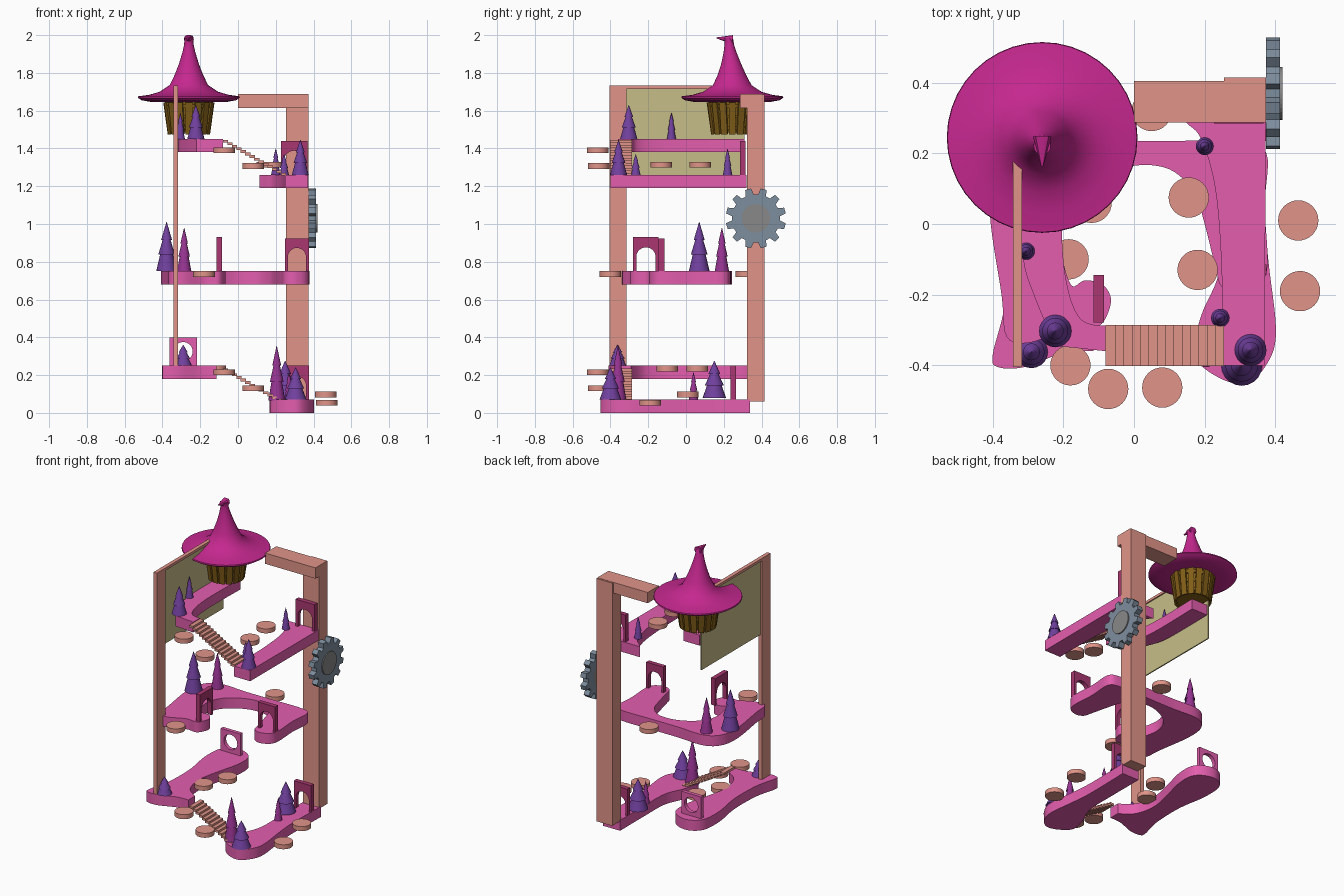
import bpy, bmesh, math
from mathutils import Vector, Matrix

if "Cube" in bpy.data.objects:
    bpy.data.objects.remove(bpy.data.objects["Cube"])


def mat(name, r, g, b):
    m = bpy.data.materials.new(name)
    m.diffuse_color = (*[(c / 255) ** 2.2 for c in (r, g, b)], 1)
    m.use_nodes = True
    m.node_tree.nodes["Principled BSDF"].inputs["Base Color"].default_value = m.diffuse_color
    return m


PINK = mat("pink", 226, 94, 172)
SALMON = mat("salmon", 224, 147, 135)
ROSE = mat("rose", 168, 58, 112)
PURPLE = mat("purple", 112, 66, 156)
PLUM = mat("plum", 150, 55, 145)
HAT = mat("magenta", 196, 44, 142)
WOOD = mat("wood", 130, 95, 30)
KHAKI = mat("khaki", 198, 188, 135)
STEEL = mat("steel", 125, 140, 156)
GREY = mat("grey", 135, 135, 135)


def finish(name, bm, m, smooth=False):
    bmesh.ops.recalc_face_normals(bm, faces=bm.faces)
    me = bpy.data.meshes.new(name)
    bm.to_mesh(me)
    bm.free()
    ob = bpy.data.objects.new(name, me)
    bpy.context.collection.objects.link(ob)
    me.materials.append(m)
    if smooth:
        bpy.context.view_layer.objects.active = ob
        ob.select_set(True)
        bpy.ops.object.shade_smooth_by_angle(angle=math.radians(35))
        ob.select_set(False)
    return ob


def box(name, x, y, z, m):
    bm = bmesh.new()
    bmesh.ops.create_cube(bm, size=1)
    for v in bm.verts:
        v.co = [(a[0] + a[1]) / 2 + c * (a[1] - a[0]) for a, c in zip((x, y, z), v.co)]
    return finish(name, bm, m)


def prism(name, loops, depth, m, smooth=False):
    bm = bmesh.new()
    cache = {}

    def vert(p):
        key = tuple(round(c, 5) for c in p)
        if key not in cache:
            cache[key] = bm.verts.new(p)
        return cache[key]
    faces = [bm.faces.new([vert(p) for p in lp]) for lp in loops]
    ext = bmesh.ops.extrude_face_region(bm, geom=faces, use_keep_orig=True)
    bmesh.ops.translate(bm, vec=depth, verts=[g for g in ext["geom"] if isinstance(g, bmesh.types.BMVert)])
    return finish(name, bm, m, smooth)


def lathe(name, x, y, rings, m, n=24, smooth=True):
    """rings: (y offset, z, radius), capped at both ends"""
    bm = bmesh.new()
    loops = [[bm.verts.new((x + r * math.cos(2 * math.pi * i / n), y + dy + r * math.sin(2 * math.pi * i / n), z))
              for i in range(n)] for dy, z, r in rings]
    for a, b in zip(loops, loops[1:]):
        for i in range(n):
            bm.faces.new((a[i], a[(i + 1) % n], b[(i + 1) % n], b[i]))
    bm.faces.new(loops[0])
    bm.faces.new(loops[-1])
    return finish(name, bm, m, smooth)


def platform(name, pts, z, sharp=()):
    """closed spline outline, extruded; sharp points get no tangent"""
    n, steps, out = len(pts), 6, []
    P = [Vector((*p, z)) for p in pts]
    T = [Vector() if i in sharp else (P[(i + 1) % n] - P[i - 1]) / 2 for i in range(n)]
    for i in range(n):
        j = (i + 1) % n
        for k in range(steps):
            t = k / steps
            out.append(P[i] * (2*t**3 - 3*t*t + 1) + T[i] * (t**3 - 2*t*t + t)
                       + P[j] * (3*t*t - 2*t**3) + T[j] * (t**3 - t*t))
    return prism(name, [out], (0, 0, 0.07), PINK, True)


# five winding platforms
platform("lowest_platform", [(.17, -.37), (.24, -.435), (.32, -.45), (.38, -.39), (.402, -.3), (.38, -.1), (.37, .05),
         (.375, .34), (.25, .34), (.25, .1), (.245, -.12), (.19, -.26)], 0, {7, 8})
platform("second_platform", [(-.40, -.37), (-.385, -.405), (-.31, -.405), (-.2, -.365), (-.115, -.36), (-.115, -.29),
         (-.2, -.22), (-.23, -.08), (-.2, .08), (-.165, .22), (-.165, .34), (-.22, .4), (-.31, .412),
         (-.38, .35), (-.39, .2), (-.36, 0), (-.365, -.22)], .18, {4, 5})
platform("middle_platform", [(-.065, -.22), (-.09, -.17), (-.14, -.16), (-.18, -.17), (-.21, -.04), (-.18, .06),
         (-.1, .13), (0, .165), (.1, .155), (.17, .09), (.2, 0), (.23, -.12), (.25, -.18), (.31, -.195), (.375, -.14),
         (.37, .05), (.375, .2), (.3, .235), (.1, .235), (-.1, .235), (-.3, .24), (-.39, .17), (-.408, .03),
         (-.375, -.2), (-.36, -.32), (-.29, -.335), (-.18, -.29), (-.1, -.29)], .68)
platform("upper_right_platform", [(.25, -.4), (.37, -.4), (.373, .32), (.115, .32), (.15, .285), (.19, .24),
         (.23, .1), (.248, -.13)], 1.19, {0, 1, 2, 3})
platform("upper_left_platform", [(-.08, -.36), (-.22, -.345), (-.28, -.21), (-.318, -.06), (-.318, .31), (-.2, .31),
         (-.205, 0), (-.19, -.17), (-.15, -.27), (-.08, -.288)], 1.38, {0, 1, 4, 5, 9})

# two stairways of thin treads
for label, top in (("lower", .235), ("upper", 1.445)):
    for i in range(14):
        x, z = -.08 + i * .0236, top - i * .0135
        box(f"{label}_stair_tread", (x, x + .028), (-.402, -.286), (z - .014, z), SALMON)

# supports: back pillar with beam, left post with hanging panel
box("back_pillar", (.255, .373), (.322, .415), (.06, 1.685), SALMON)
box("top_beam", (0, .373), (.287, .405), (1.615, 1.687), SALMON)
box("left_post", (-.342, -.317), (-.405, -.315), (.25, 1.73), SALMON)
box("panel_top_rail", (-.342, -.317), (-.405, .31), (1.715, 1.732), SALMON)
box("hanging_panel", (-.333, -.325), (-.32, .31), (1.22, 1.72), KHAKI)


# arched doorways
def doorway(name, cx, cy, z, w=.127, h=.18, along_x=True):
    hw, r = w / 2, w * .38
    prof = [(-hw, 0), (-hw, h), (hw, h), (hw, 0), (r, 0)]
    prof += [(r * math.cos(a * math.pi / 14), .075 + r * math.sin(a * math.pi / 14)) for a in range(15)]
    prof += [(-r, 0)]
    t = .03
    if along_x:
        prism(name, [[(cx + u, cy - t / 2, z + v) for u, v in prof]], (0, t, 0), ROSE)
    else:
        prism(name, [[(cx - t / 2, cy + u, z + v) for u, v in prof]], (t, 0, 0), ROSE)


doorway("lowest_doorway", .312, .25, .07)
doorway("middle_right_doorway", .312, -.13, .75, h=.172)
doorway("middle_left_doorway", -.1, -.212, .75, w=.135, along_x=False)
doorway("upper_doorway", .297, .3, 1.26, w=.14)

# square gate with a round hole
N, loops = 32, []
for i in range(N):
    q = []
    for k, outer in ((i, 1), (i + 1, 1), (i + 1, 0), (i, 0)):
        c, s = math.cos(2 * math.pi * (k % N) / N), math.sin(2 * math.pi * (k % N) / N)
        r = .073 / max(abs(c), abs(s)) if outer else .05
        q.append((-.29 + r * c, .335, .325 + r * s))
    loops.append(q)
prism("round_gate", loops, (0, .025, 0), PINK)

# round stepping discs
for x, y, z in [(-.18, -.4, .735), (.05, .32, .735), (-.073, -.467, 1.39), (.08, -.463, 1.307), (-.073, -.467, .215),
                (.08, -.463, .13), (.465, .01, .097), (.47, -.19, .053), (.18, -.13, 1.313), (.155, .075, 1.313),
                (-.185, -.1, .235), (-.12, .06, .235)]:
    lathe("stepping_disc", x, y, [(0, z - .015, .057), (0, z + .015, .057)], SALMON, 32)

# tiered trees: x, y, base, height, radius, colour
TIERS = [(0, 1), (.36, .6), (.34, .8), (.66, .35), (.64, .52), (1, .02)]
for x, y, z, h, r, m in [(.205, -.36, .065, .29, .045, PLUM), (.305, -.4, .07, .17, .058, PURPLE),
                         (.25, .15, .08, .195, .062, PURPLE), (.27, .04, .07, .145, .025, PLUM),
                         (-.29, -.362, .25, .11, .046, PURPLE), (.33, -.357, 1.26, .185, .045, PURPLE),
                         (.244, -.266, 1.26, .11, .026, PURPLE), (.2, .22, 1.26, .14, .025, PURPLE),
                         (-.223, -.303, 1.45, .18, .046, PURPLE), (-.305, -.077, 1.45, .14, .024, PURPLE),
                         (-.378, .07, .75, .26, .055, PURPLE), (-.285, .19, .75, .23, .038, PLUM)]:
    lathe("tree", x, y, [(0, z + t * h, k * r) for t, k in TIERS], m, 20)

# pointed roof with wide brim and bent tip
hat = [(0, 1.648, .11), (0, 1.646, .2), (0, 1.655, .25), (0, 1.668, .27), (0, 1.676, .268), (0, 1.684, .21),
       (0, 1.7, .155), (0, 1.735, .102), (-.002, 1.79, .075), (-.006, 1.85, .052), (-.012, 1.91, .034),
       (-.016, 1.95, .025), (-.018, 1.975, .024), (-.025, 1.985, .024)]
lathe("pointed_roof", -.26, .245, hat, HAT, 40)
bm = bmesh.new()
bmesh.ops.create_cone(bm, cap_ends=True, segments=16, radius1=.026, radius2=.003, depth=.085,
                      matrix=Matrix.Translation((-.26, .205, 1.982)) @ Matrix.Rotation(math.radians(86), 4, 'X'))
for v in bm.verts:
    v.co.z = min(v.co.z, 2.0)
finish("roof_bent_tip", bm, HAT, True)

# basket of planks below the roof
lathe("basket_core", -.26, .245, [(0, 1.485, .098), (0, 1.65, .118)], WOOD, 32)
for z, r in ((1.5, .108), (1.56, .117), (1.615, .126)):
    lathe("basket_hoop", -.26, .245, [(0, z, r), (0, z + .018, r + .003)], WOOD, 32)
for i in range(16):
    plank = box("basket_plank", (-.018, .018), (-.006, .006), (-.085, .085), WOOD)
    a = 2 * math.pi * i / 16
    plank.matrix_world = (Matrix.Translation((-.26, .245, 1.56)) @ Matrix.Rotation(a, 4, 'Z')
                          @ Matrix.Translation((0, -.118, 0)) @ Matrix.Rotation(math.radians(8), 4, 'X'))

# toothed wheel on the pillar side
C = (.373, .37, 1.03)
teeth = []
for i in range(12):
    for da, r in ((-.17, .128), (-.1, .16), (.1, .16), (.17, .128)):
        a = 2 * math.pi * (i + .5) / 12 + da
        teeth.append((C[0], C[1] + r * math.cos(a), C[2] + r * math.sin(a)))
prism("gear_wheel", [teeth], (.04, 0, 0), STEEL)
hub = [(C[0], C[1] + .075 * math.cos(i * math.pi / 16), C[2] + .075 * math.sin(i * math.pi / 16)) for i in range(32)]
prism("gear_hub", [hub], (.047, 0, 0), GREY)
